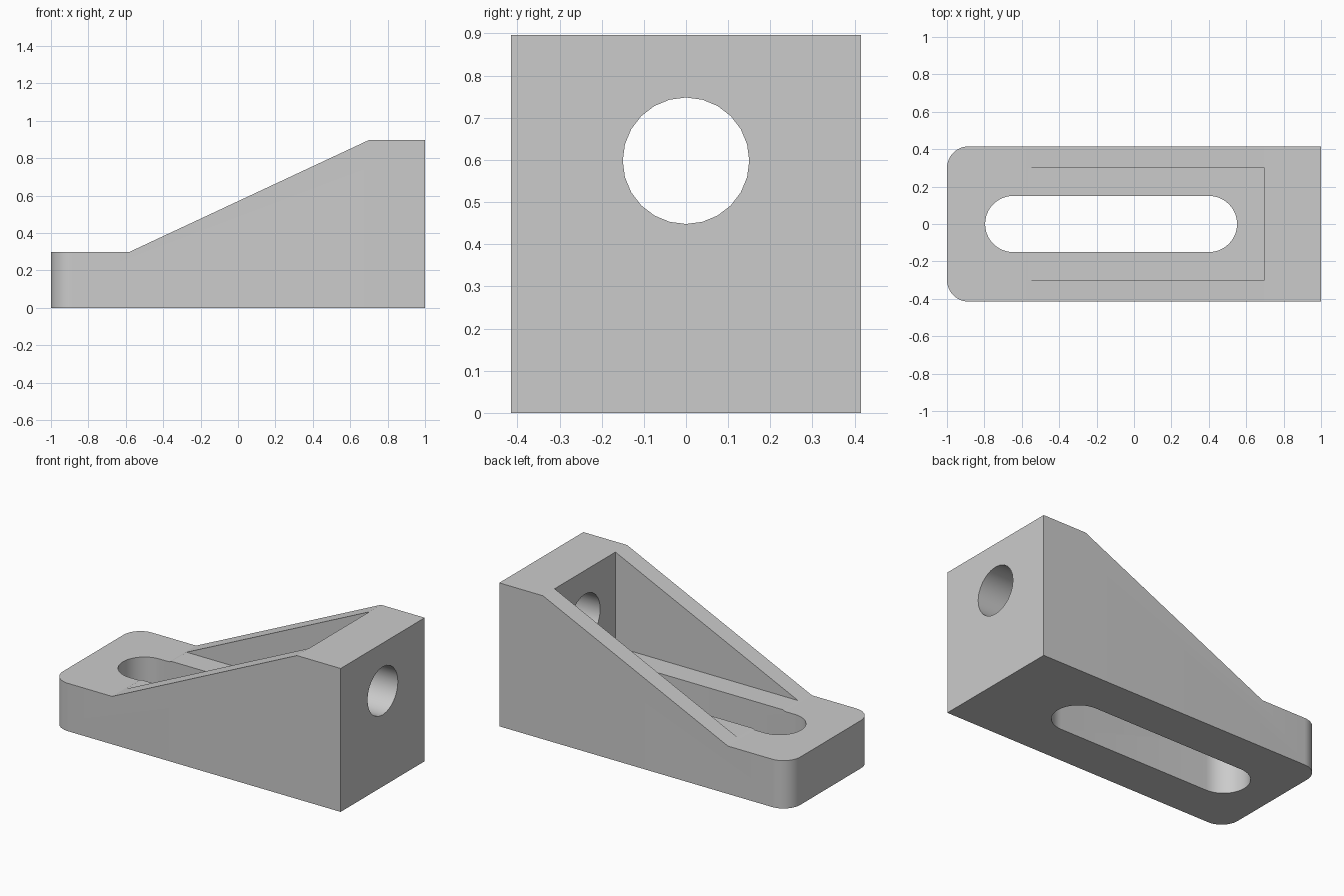
import bpy, bmesh, math
from mathutils import Matrix, Vector

cube = bpy.data.objects.get("Cube")
if cube:
    bpy.data.objects.remove(cube, do_unlink=True)

HALF_WIDTH = 0.415
BASE_TOP = 0.299
SEGMENTS = 24

grey = bpy.data.materials.new("plain_grey")
grey.use_nodes = True
grey.diffuse_color = (0.6, 0.6, 0.6, 1)
grey.node_tree.nodes["Principled BSDF"].inputs["Base Color"].default_value = (0.6, 0.6, 0.6, 1)


def prism(name, outline, direction):
    """Extrude a closed 3D outline along a direction."""
    bm = bmesh.new()
    face = bm.faces.new([bm.verts.new(p) for p in outline])
    out = bmesh.ops.extrude_face_region(bm, geom=[face])
    moved = [v for v in out["geom"] if isinstance(v, bmesh.types.BMVert)]
    bmesh.ops.translate(bm, verts=moved, vec=Vector(direction))
    bmesh.ops.recalc_face_normals(bm, faces=bm.faces)
    mesh = bpy.data.meshes.new(name)
    bm.to_mesh(mesh)
    bm.free()
    mesh.materials.append(grey)
    obj = bpy.data.objects.new(name, mesh)
    bpy.context.collection.objects.link(obj)
    return obj


def arc(cx, cy, radius, start, sweep):
    angles = [start + sweep * i / SEGMENTS for i in range(SEGMENTS + 1)]
    return [(cx + radius * math.cos(a), cy + radius * math.sin(a)) for a in angles]


def cut(target, cutter):
    """Subtract a cutter from the target, then discard it."""
    mod = target.modifiers.new("cut", "BOOLEAN")
    mod.operation = "DIFFERENCE"
    mod.solver = "EXACT"
    mod.object = cutter
    bpy.context.view_layer.objects.active = target
    bpy.ops.object.modifier_apply(modifier=mod.name)
    bpy.data.objects.remove(cutter, do_unlink=True)


# Body: side profile with a sloped upper edge
profile = [(-1, 0), (1, 0), (1, 0.896), (0.698, 0.896), (-0.58, BASE_TOP), (-1, BASE_TOP)]
body = prism("bracket_body", [(x, -HALF_WIDTH, z) for x, z in profile], (0, 2 * HALF_WIDTH, 0))

# Rounded vertical corners at the low end
bm = bmesh.new()
bm.from_mesh(body.data)
corners = [e for e in bm.edges if all(v.co.x < -0.99 for v in e.verts)
           and abs(e.verts[0].co.z - e.verts[1].co.z) > 0.1]
bmesh.ops.bevel(bm, geom=corners, offset=0.116, segments=12, profile=0.5, affect="EDGES")
bm.to_mesh(body.data)
bm.free()

# Pocket between the two side walls
pocket = [(-0.75, -0.3), (0.698, -0.3), (0.698, 0.3), (-0.75, 0.3)]
cut(body, prism("pocket_cutter", [(x, y, 0.306) for x, y in pocket], (0, 0, 1)))

# Long slot through the base
slot = arc(0.401, 0, 0.15, -math.pi / 2, math.pi) + arc(-0.646, 0, 0.15, math.pi / 2, math.pi)
cut(body, prism("slot_cutter", [(x, y, -0.2) for x, y in slot], (0, 0, 0.8)))

# Round hole through the end wall
circle = arc(0, 0.598, 0.15, 0, 2 * math.pi)[:-1]
cut(body, prism("hole_cutter", [(0.6, y, z) for y, z in circle], (0.6, 0, 0)))

bpy.ops.object.select_all(action="DESELECT")
body.select_set(True)
bpy.context.view_layer.objects.active = body
bpy.ops.object.shade_smooth_by_angle(angle=math.radians(20))
